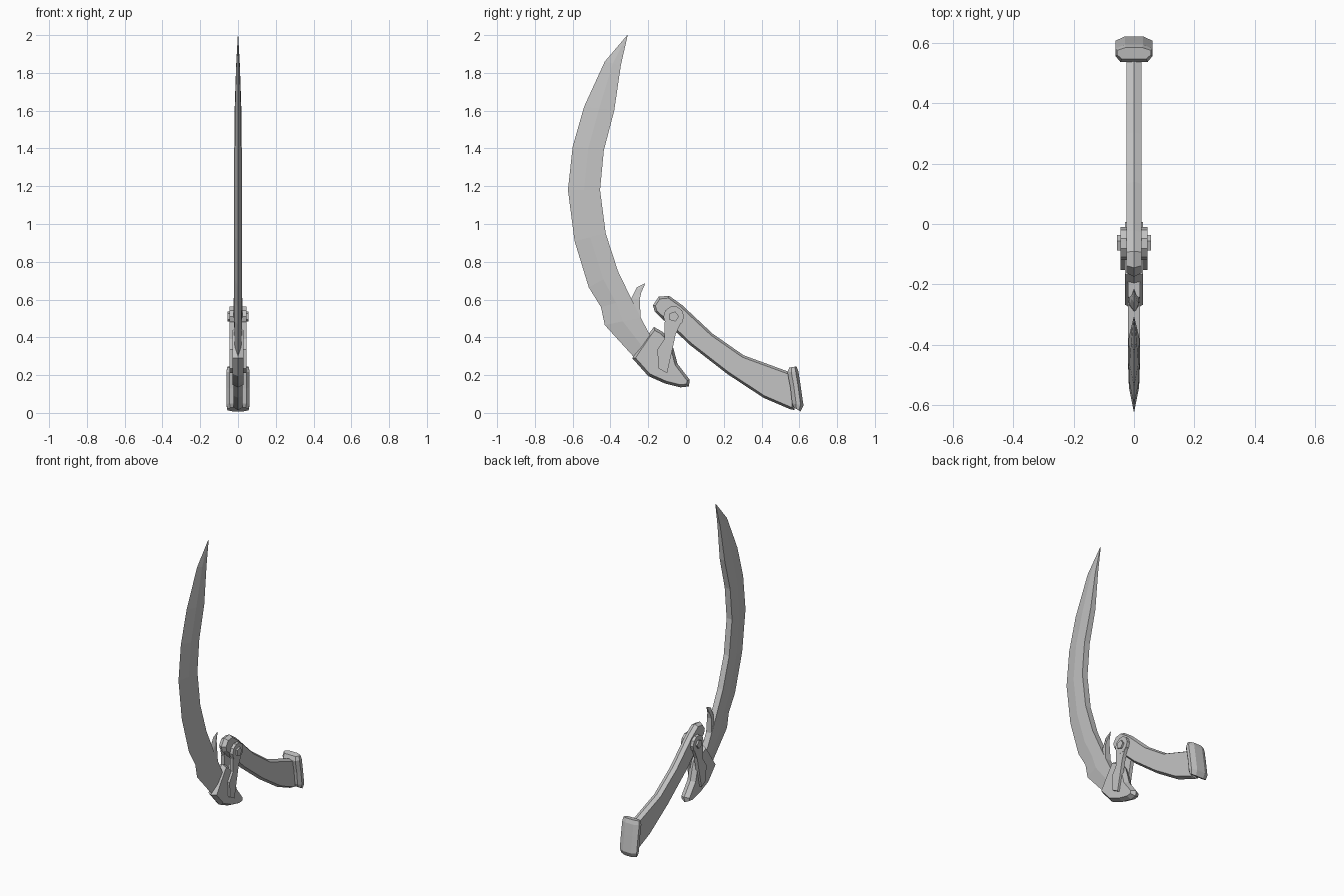
import bpy
import bmesh
from math import pi
from mathutils import Matrix, Vector

default_cube = bpy.data.objects.get("Cube")
if default_cube:
    bpy.data.objects.remove(default_cube, do_unlink=True)

# One plain grey metal for everything
grey = bpy.data.materials.new("plain_grey")
grey.use_nodes = True
colour = (0.55, 0.55, 0.55, 1)
grey.diffuse_color = colour
grey.node_tree.nodes["Principled BSDF"].inputs["Base Color"].default_value = colour


def finish(name, bm, mirrored=False):
    """Turn a bmesh into a named flat-shaded object."""
    bmesh.ops.remove_doubles(bm, verts=bm.verts, dist=0.0001)
    bmesh.ops.recalc_face_normals(bm, faces=bm.faces)
    mesh = bpy.data.meshes.new(name)
    bm.to_mesh(mesh)
    bm.free()
    mesh.materials.append(grey)
    obj = bpy.data.objects.new(name, mesh)
    bpy.context.collection.objects.link(obj)
    if mirrored:
        obj.modifiers.new("mirror_sides", 'MIRROR').use_axis[0] = True
    return obj


def skin(name, rings, mirrored=False):
    """Bridge closed rings of points and cap both ends."""
    bm = bmesh.new()
    loops = [[bm.verts.new(point) for point in ring] for ring in rings]
    count = len(loops[0])
    for lower, upper in zip(loops, loops[1:]):
        for i in range(count):
            j = (i + 1) % count
            bm.faces.new((lower[i], lower[j], upper[j], upper[i]))
    bm.faces.new(loops[0])
    bm.faces.new(loops[-1])
    return finish(name, bm, mirrored)


def inset_outline(outline, distance):
    """Move each corner of a clockwise outline inward by a mitred distance."""
    points = [Vector(p) for p in outline]
    result = []
    for i, point in enumerate(points):
        before = (point - points[i - 1]).normalized()
        after = (points[(i + 1) % len(points)] - point).normalized()
        normal_a = Vector((before.y, -before.x))
        normal_b = Vector((after.y, -after.x))
        mitre = (normal_a + normal_b) / (1 + max(normal_a.dot(normal_b), -0.3))
        result.append(point + mitre * distance)
    return result


def ridged_plate(name, outline, half_width, bevel):
    """Flat-sided plate whose rim rises to a central ridge."""
    sides = inset_outline(outline, bevel)
    return skin(name, [[(-half_width, y, z) for y, z in sides],
                       [(0, y, z) for y, z in outline],
                       [(half_width, y, z) for y, z in sides]])


def wedge_blade(name, stations):
    """Loft a sharp front edge to a flat back through the given stations."""
    rings = []
    for edge, back, half in stations:
        edge, back = Vector(edge), Vector(back)
        middle = edge.lerp(back, 0.5)
        rings.append([(0, *edge), (half * 0.85, *middle), (half, *back),
                      (-half, *back), (-half * 0.85, *middle)])
    return skin(name, rings)


def pivot_disc(name, sides, radius, inner, outer):
    """Short cylinder lying across the hinge, repeated on both sides."""
    bm = bmesh.new()
    place = Matrix.Translation(((inner + outer) / 2, -0.065, 0.51))
    bmesh.ops.create_cone(bm, cap_ends=True, segments=sides, radius1=radius,
                          radius2=radius, depth=outer - inner,
                          matrix=place @ Matrix.Rotation(pi / 2, 4, 'Y'))
    return finish(name, bm, mirrored=True)


# Curved blade, from the guard to the tip
wedge_blade("blade", [
    ((-0.27, 0.28), (-0.17, 0.38), 0.02),
    ((-0.28, 0.30), (-0.195, 0.42), 0.02),
    ((-0.43, 0.465), (-0.24, 0.505), 0.02),
    ((-0.45, 0.56), (-0.29, 0.605), 0.02),
    ((-0.515, 0.665), (-0.36, 0.75), 0.02),
    ((-0.59, 0.91), (-0.425, 0.95), 0.02),
    ((-0.625, 1.18), (-0.455, 1.18), 0.02),
    ((-0.60, 1.41), (-0.435, 1.39), 0.02),
    ((-0.54, 1.62), (-0.38, 1.60), 0.018),
    ((-0.43, 1.86), (-0.345, 1.84), 0.01),
    ((-0.311, 2.0), (-0.309, 1.998), 0.001),
])

# Small hooked barb on the back of the blade
wedge_blade("blade_barb", [
    ((-0.30, 0.59), (-0.24, 0.505), 0.02),
    ((-0.288, 0.608), (-0.245, 0.60), 0.017),
    ((-0.26, 0.665), (-0.237, 0.637), 0.009),
    ((-0.217, 0.686), (-0.216, 0.684), 0.001),
])

# Guard that holds the blade root
ridged_plate("guard", [
    (-0.285, 0.29), (-0.20, 0.415), (-0.17, 0.455), (-0.125, 0.43),
    (-0.08, 0.38), (-0.065, 0.335), (-0.045, 0.26), (0.02, 0.175),
    (0.015, 0.14), (-0.03, 0.135), (-0.11, 0.155), (-0.20, 0.195),
], 0.03, 0.014)

# Bent handle
ridged_plate("handle", [
    (-0.175, 0.57), (-0.145, 0.615), (-0.09, 0.62), (-0.02, 0.57),
    (0.14, 0.42), (0.305, 0.305), (0.565, 0.21), (0.575, 0.015),
    (0.55, 0.02), (0.41, 0.08), (0.22, 0.205), (0.02, 0.36),
    (-0.075, 0.45), (-0.165, 0.535),
], 0.025, 0.012)

# Pommel block, lofted upward with a rounded rear
section = [(0.045, 0), (0.062, 0.35), (0.062, 0.75), (0.03, 1)]
section += [(-x, depth) for x, depth in reversed(section)]
pommel_rings = []
for front, rear, front_z, rear_z, scale in [
        (0.572, 0.606, 0.028, 0.008, 0.9), (0.562, 0.622, 0.05, 0.04, 1),
        (0.553, 0.606, 0.13, 0.15, 1), (0.537, 0.595, 0.215, 0.22, 1),
        (0.547, 0.585, 0.24, 0.246, 0.9)]:
    pommel_rings.append([(x * scale, front + (rear - front) * depth,
                          front_z + (rear_z - front_z) * depth)
                         for x, depth in section])
skin("pommel", pommel_rings)

# Hinge arms joining guard and handle on both sides
arm = [(-0.115, 0.48), (-0.08, 0.51), (-0.03, 0.47), (-0.055, 0.415),
       (-0.07, 0.345), (-0.09, 0.255), (-0.10, 0.21), (-0.145, 0.235),
       (-0.152, 0.335), (-0.115, 0.39)]
skin("hinge_arm", [[(x, y, z) for y, z in arm] for x in (0.02, 0.044)],
     mirrored=True)
pivot_disc("hinge_ring", 10, 0.055, 0.02, 0.045)
pivot_disc("hinge_bolt", 5, 0.028, 0.02, 0.056)
